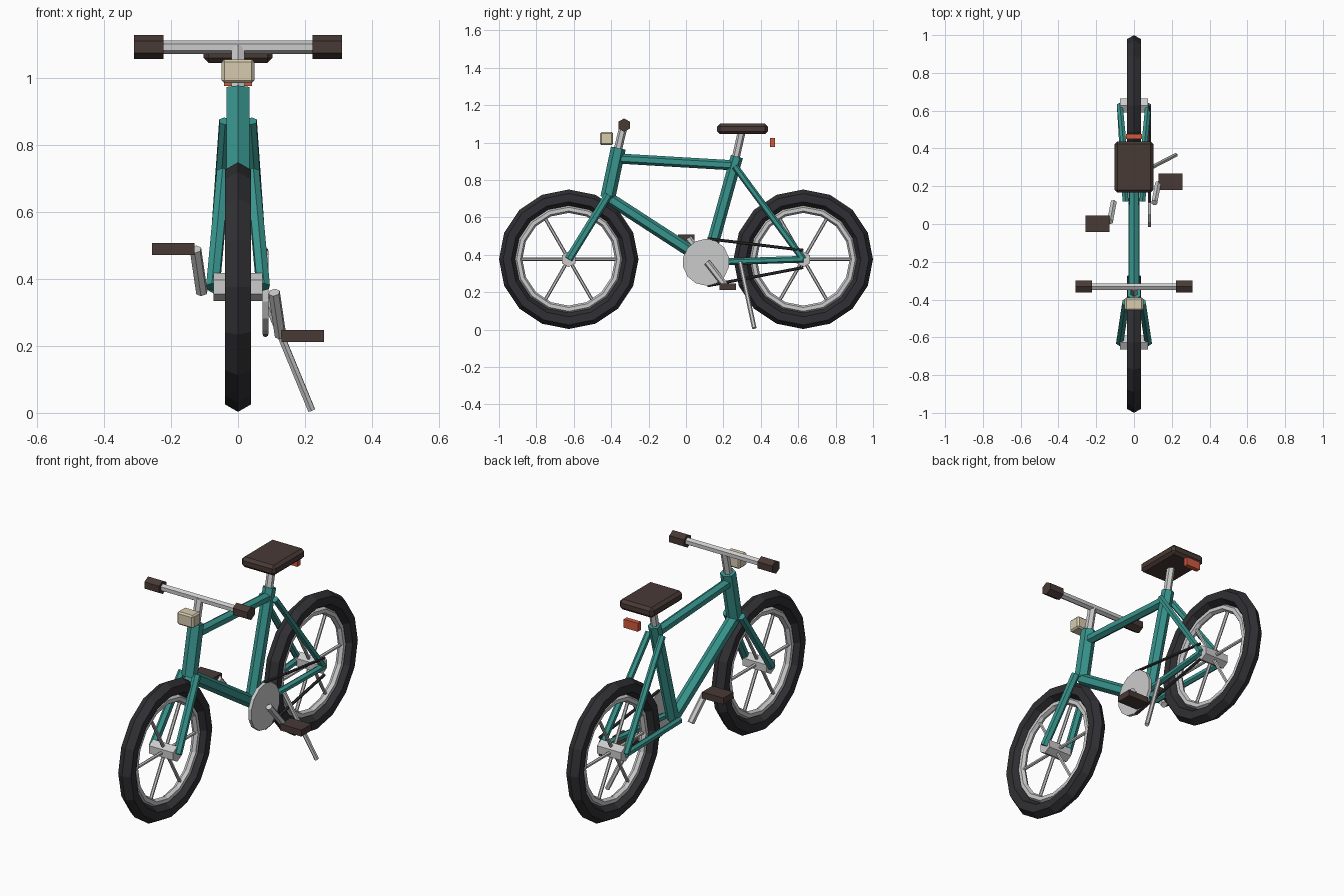
import bpy, math
from mathutils import Vector

if "Cube" in bpy.data.objects:
    bpy.data.objects.remove(bpy.data.objects["Cube"])


def material(name, rgb):
    m = bpy.data.materials.new(name)
    m.diffuse_color = (*rgb, 1)
    m.use_nodes = True
    m.node_tree.nodes["Principled BSDF"].inputs["Base Color"].default_value = m.diffuse_color
    return m


TEAL = material("teal_paint", (0.04, 0.30, 0.27))
RUBBER = material("rubber", (0.03, 0.03, 0.035))
BROWN = material("brown_leather", (0.065, 0.042, 0.036))
CREAM = material("cream_lens", (0.68, 0.60, 0.43))
RED = material("red_lens", (0.62, 0.10, 0.05))


def finish(name, mat):
    ob = bpy.context.object
    ob.name = name
    if mat:
        ob.data.materials.append(mat)
    return ob


def tube(name, a, b, r, mat=None, sides=6):
    a, b = Vector(a), Vector(b)
    bpy.ops.mesh.primitive_cylinder_add(vertices=sides, radius=r, depth=(b - a).length,
                                        location=(a + b) / 2,
                                        rotation=(b - a).to_track_quat('Z', 'Y').to_euler())
    return finish(name, mat)


def box(name, loc, size, mat, bevel=0):
    bpy.ops.mesh.primitive_cube_add(size=1, location=loc)
    ob = finish(name, mat)
    ob.scale = size
    bpy.ops.object.transform_apply(location=False, rotation=False, scale=True)
    if bevel:
        m = ob.modifiers.new("bevel", 'BEVEL')
        m.width, m.segments = bevel, 1
    return ob


def ring(name, loc, major, minor, mat=None):
    bpy.ops.mesh.primitive_torus_add(major_segments=16, minor_segments=6, major_radius=major,
                                     minor_radius=minor, location=loc,
                                     rotation=(0, math.pi / 2, 0))
    return finish(name, mat)


# Wheels: tyre, rim, hub, six spokes
AXLE, HUB_Z = 0.627, 0.376
for label, y in (("front", -AXLE), ("rear", AXLE)):
    c = Vector((0, y, HUB_Z))
    ring(label + "_tyre", c, 0.329, 0.044, RUBBER)
    ring(label + "_rim", c, 0.268, 0.02)
    tube(label + "_hub", c - Vector((0.073, 0, 0)), c + Vector((0.073, 0, 0)), 0.042)
    for i in range(6):
        t = i * math.pi / 3
        tube(f"{label}_spoke_{i + 1}", c, c + 0.265 * Vector((0, math.cos(t), math.sin(t))), 0.009)

# Frame main tubes
BB = Vector((0, 0.115, 0.36))
tube("head_tube", (0, -0.418, 0.705), (0, -0.362, 0.97), 0.04, TEAL)
tube("top_tube", (0, -0.37, 0.915), (0, 0.26, 0.878), 0.027, TEAL)
tube("down_tube", (0, -0.41, 0.70), BB, 0.033, TEAL)
tube("seat_tube", BB, (0, 0.272, 0.925), 0.033, TEAL)

# Fork blades, seat stays, chain stays on both sides
for side, s in (("right", 1), ("left", -1)):
    tube(side + "_fork_blade", (s * 0.043, -0.415, 0.72), (s * 0.075, -AXLE, HUB_Z), 0.022, TEAL)
    tube(side + "_seat_stay", (s * 0.04, 0.262, 0.872), (s * 0.075, AXLE, HUB_Z), 0.018, TEAL)
    tube(side + "_chain_stay", (s * 0.045, 0.12, 0.36), (s * 0.075, AXLE, HUB_Z), 0.018, TEAL)

# Drivetrain
tube("chainring", (0.073, 0.107, 0.36), (0.091, 0.107, 0.36), 0.125, None, 14)
tube("upper_chain", (0.082, 0.115, 0.486), (0.082, AXLE, 0.424), 0.008, RUBBER)
tube("lower_chain", (0.082, 0.115, 0.234), (0.082, AXLE, 0.332), 0.008, RUBBER)
for side, s in (("right", 1), ("left", -1)):
    tube(side + "_crank", (s * 0.108, 0.113, 0.36),
         (s * 0.127, 0.113 + s * 0.1, 0.36 - s * 0.129), 0.018)
    box(side + "_pedal", (s * 0.193, 0.112 + s * 0.111, 0.36 - s * 0.13),
        (0.127, 0.088, 0.035), BROWN)

# Kickstand
tube("kickstand", (0.075, 0.29, 0.36), (0.22, 0.365, 0.008), 0.012)

# Handlebar, stem and grips
tube("stem", (0, -0.367, 0.95), (0, -0.333, 1.093), 0.022)
tube("handlebar", (-0.30, -0.331, 1.093), (0.30, -0.331, 1.093), 0.02)
for side, s in (("right", 1), ("left", -1)):
    tube(side + "_grip", (s * 0.222, -0.331, 1.093), (s * 0.311, -0.331, 1.093), 0.036, BROWN)

# Seat, seat post and lights
tube("seat_post", (0, 0.262, 0.90), (0, 0.297, 1.055), 0.021)
box("seat", (0, 0.302, 1.073), (0.205, 0.272, 0.056), BROWN, 0.015)
box("headlight", (0, -0.424, 1.021), (0.098, 0.07, 0.07), CREAM, 0.008)
box("rear_reflector", (0, 0.463, 1.0), (0.085, 0.026, 0.046), RED)
